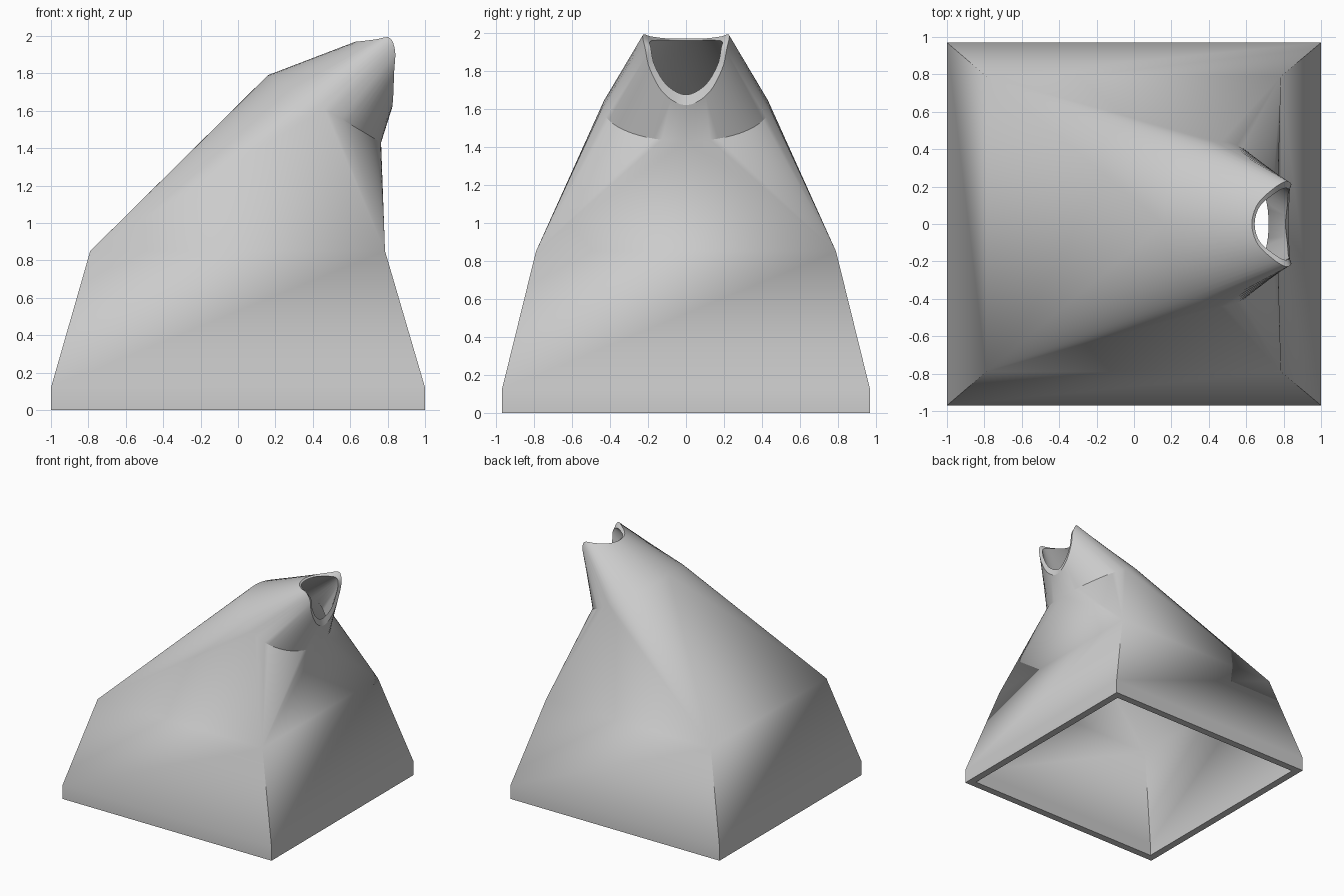
import bpy, bmesh, math
from mathutils import Vector

cube = bpy.data.objects.get("Cube")
if cube:
    bpy.data.objects.remove(cube, do_unlink=True)

QUARTER = 16                 # segments in each quarter of the round sections
N = QUARTER * 4
bm = bmesh.new()


def spread(ring):
    """Repeat the four quarter points so a ring pairs up with a square."""
    return [ring[(QUARTER * k + j) % N] for k in range(4) for j in range(QUARTER + 1)]


def square(hx, hy, z, shift=0.0):
    corners = [bm.verts.new((sx * hx + shift, sy * hy, z))
               for sx, sy in ((1, 1), (-1, 1), (-1, -1), (1, -1))]
    return [c for c in corners for _ in range(QUARTER + 1)]


def tilted_ring(low, high, half_width):
    """Ellipse between a low and a high point of the centre plane."""
    low, high = Vector(low), Vector(high)
    mid, arm = (low + high) / 2, (low - high) / 2
    side = Vector((0, half_width, 0))
    angles = [math.tau * i / N for i in range(N)]
    return spread([bm.verts.new(mid + arm * math.cos(a) + side * math.sin(a)) for a in angles])


def saddle_rim(points):
    """Smooth mirrored mouth through points running from bottom to top."""
    p = [Vector(q) for q in points]
    flip = lambda v: Vector((v.x, -v.y, v.z))
    p = [flip(p[1])] + p + [flip(p[-2])]
    half = []
    for i in range(N // 2 + 1):
        t = i * (len(points) - 1) / (N // 2)
        s = min(int(t), len(points) - 2)
        t -= s
        a, b, c, d = p[s:s + 4]
        half.append(b + (c - a) * (t / 2) + (a * 2 - b * 5 + c * 4 - d) * (t * t / 2)
                    + (b * 3 - a - c * 3 + d) * (t ** 3 / 2))
    return spread([bm.verts.new(v) for v in half + [flip(v) for v in half[-2:0:-1]]])


def bridge(a, b):
    for i in range(len(a)):
        j = (i + 1) % len(a)
        verts = list(dict.fromkeys((a[i], a[j], b[j], b[i])))
        if len(verts) > 2:
            bm.faces.new(verts)


# Outer skin: square skirt, square-to-round hood, neck, saddle mouth
outer = [
    square(1.0, 0.97, 0), square(1.0, 0.97, 0.12), square(0.788, 0.79, 0.85, -0.002),
    tilted_ring((0.765, 0, 1.43), (0.16, 0, 1.79), 0.44),
    saddle_rim([(0.825, 0, 1.62), (0.83, 0.115, 1.68), (0.835, 0.19, 1.81), (0.84, 0.215, 1.92),
                (0.81, 0.227, 1.99), (0.74, 0.185, 1.982), (0.66, 0.105, 1.972), (0.63, 0, 1.97)]),
]
# Inner skin, one wall thickness inside
inner = [
    square(0.937, 0.907, 0), square(0.937, 0.907, 0.11), square(0.73, 0.732, 0.83, -0.002),
    tilted_ring((0.72, 0, 1.44), (0.205, 0, 1.75), 0.395),
    saddle_rim([(0.81, 0, 1.675), (0.82, 0.1, 1.725), (0.825, 0.165, 1.83), (0.83, 0.185, 1.92),
                (0.8, 0.19, 1.955), (0.74, 0.155, 1.962), (0.67, 0.09, 1.962), (0.645, 0, 1.96)]),
]
loops = outer + inner[::-1]
for a, b in zip(loops, loops[1:] + loops[:1]):
    bridge(a, b)
bmesh.ops.recalc_face_normals(bm, faces=bm.faces)

mesh = bpy.data.meshes.new("duct_adapter")
bm.to_mesh(mesh)
bm.free()
duct = bpy.data.objects.new("duct_adapter", mesh)
bpy.context.collection.objects.link(duct)

# Plain grey finish
grey = bpy.data.materials.new("light_grey")
grey.use_nodes = True
colour = (0.6, 0.6, 0.6, 1)
grey.diffuse_color = colour
grey.node_tree.nodes["Principled BSDF"].inputs["Base Color"].default_value = colour
mesh.materials.append(grey)

bpy.ops.object.select_all(action="DESELECT")
duct.select_set(True)
bpy.context.view_layer.objects.active = duct
bpy.ops.object.shade_smooth_by_angle(angle=math.radians(30))
